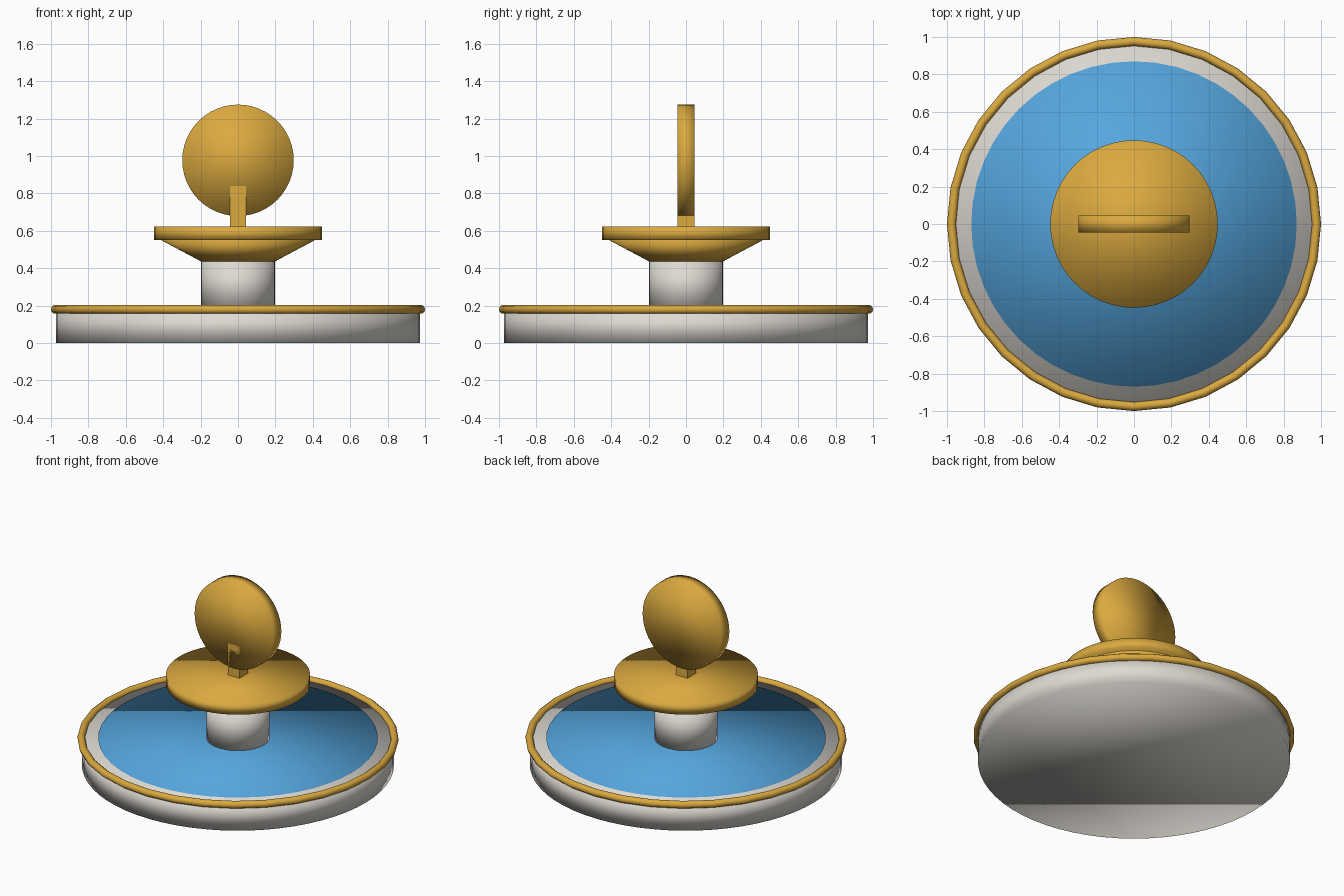
import bpy, math

if "Cube" in bpy.data.objects:
    bpy.data.objects.remove(bpy.data.objects["Cube"])


def material(name, rgb):
    m = bpy.data.materials.new(name)
    m.diffuse_color = (*rgb, 1)
    m.use_nodes = True
    m.node_tree.nodes["Principled BSDF"].inputs["Base Color"].default_value = m.diffuse_color
    return m


GOLD = material("gold", (0.71, 0.40, 0.05))
STONE = material("pale_stone", (0.73, 0.70, 0.65))
WATER = material("water_blue", (0.09, 0.38, 0.73))


def finish(name, mat, smooth=True):
    ob = bpy.context.object
    ob.name = name
    ob.data.materials.append(mat)
    if smooth:
        bpy.ops.object.shade_smooth()  # soft shading runs over the rims too
    return ob


def drum(name, mat, r_bottom, r_top, z0, z1, sides=48):
    bpy.ops.mesh.primitive_cone_add(vertices=sides, radius1=r_bottom, radius2=r_top,
                                    depth=z1 - z0, location=(0, 0, (z0 + z1) / 2))
    return finish(name, mat)


# Lower basin, its water and the column
drum("basin", STONE, 0.972, 0.972, 0, 0.18, 64)
drum("water", WATER, 0.87, 0.87, 0.15, 0.188)
drum("column", STONE, 0.197, 0.197, 0.17, 0.45)

# Rounded basin rim
bpy.ops.mesh.primitive_torus_add(major_radius=0.976, minor_radius=0.024,
                                 major_segments=32, minor_segments=10,
                                 location=(0, 0, 0.18))
finish("basin_rim", GOLD)

# Upper bowl: flared underside and flat plate
drum("bowl_flare", GOLD, 0.197, 0.42, 0.436, 0.555)
drum("bowl_plate", GOLD, 0.448, 0.448, 0.552, 0.622)

# Square stem holding the upright disc
bpy.ops.mesh.primitive_cube_add(size=1, location=(0, 0, 0.725))
stem = finish("stem", GOLD, smooth=False)
stem.scale = (0.088, 0.09, 0.23)

bpy.ops.mesh.primitive_cylinder_add(vertices=48, radius=0.298, depth=0.09,
                                    location=(0, 0, 0.977),
                                    rotation=(math.pi / 2, 0, 0))
finish("upright_disc", GOLD)
